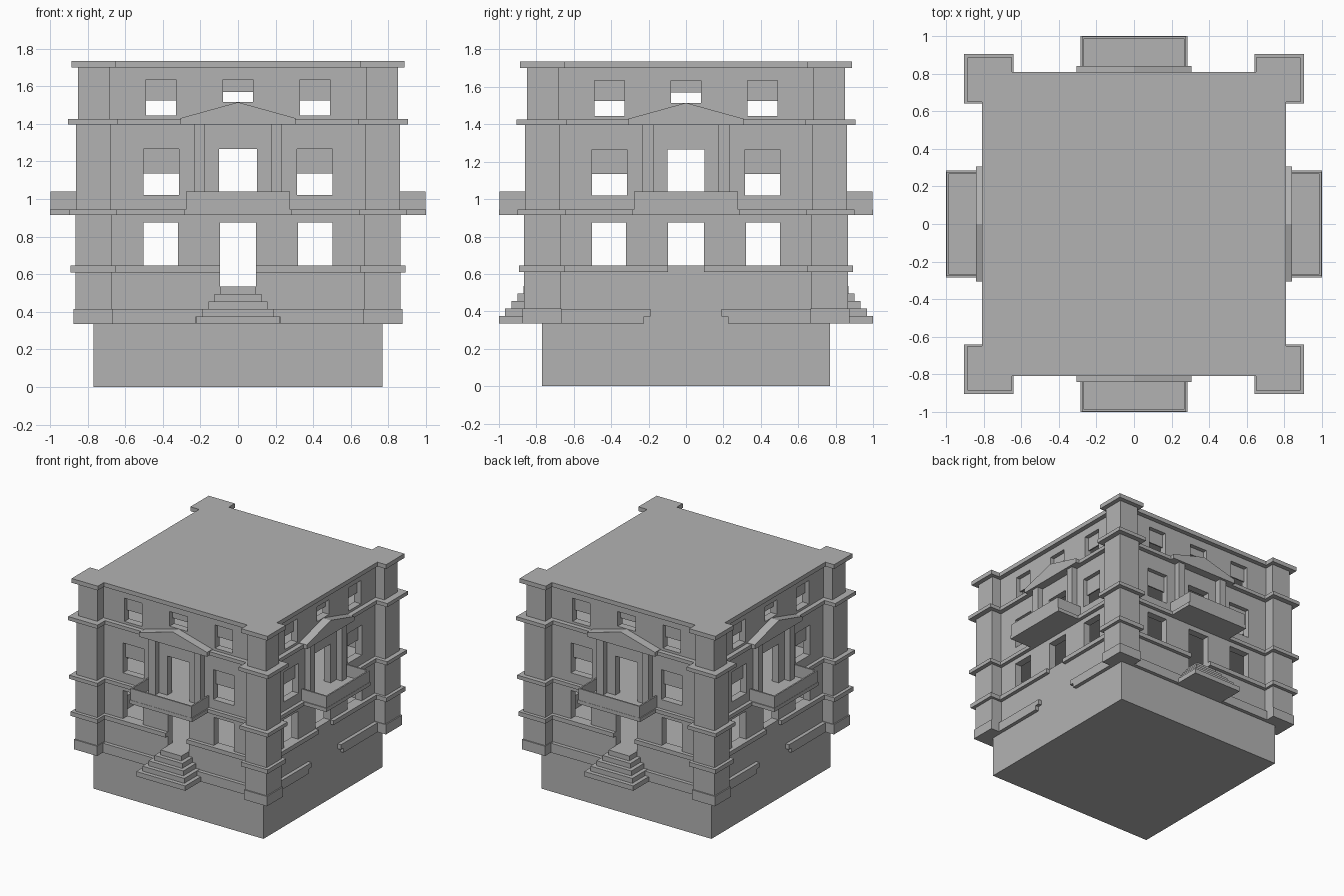
import bpy, bmesh
from math import radians
from mathutils import Matrix, Vector

if "Cube" in bpy.data.objects:
    bpy.data.objects.remove(bpy.data.objects["Cube"], do_unlink=True)

stone = bpy.data.materials.new("grey stone")
GREY = (0.45, 0.45, 0.45, 1)
stone.use_nodes = True
stone.diffuse_color = GREY
stone.node_tree.nodes["Principled BSDF"].inputs["Base Color"].default_value = GREY


def finish(bm, name, angle=0):
    """Turn a bmesh into a named object, spun about z by angle."""
    bmesh.ops.recalc_face_normals(bm, faces=bm.faces)
    bm.transform(Matrix.Rotation(radians(angle), 4, "Z"))
    mesh = bpy.data.meshes.new(name)
    bm.to_mesh(mesh)
    bm.free()
    mesh.materials.append(stone)
    bpy.context.collection.objects.link(bpy.data.objects.new(name, mesh))


def add_box(bm, x0, x1, y0, y1, z0, z1):
    size = Matrix.Diagonal((x1 - x0, y1 - y0, z1 - z0, 1))
    centre = Matrix.Translation(((x0 + x1) / 2, (y0 + y1) / 2, (z0 + z1) / 2))
    bmesh.ops.create_cube(bm, size=1, matrix=centre @ size)


def boxes(name, angle, *items):
    bm = bmesh.new()
    for item in items:
        add_box(bm, *item)
    finish(bm, name, angle)


def pierced_wall(name, angle, half, z0, z1, holes):
    """Wall panel with rectangular openings, extruded inwards."""
    xs = sorted({-half, half} | {x for h in holes for x in h[:2]})
    zs = sorted({z0, z1} | {z for h in holes for z in h[2:]})
    bm = bmesh.new()
    for xa, xb in zip(xs, xs[1:]):
        for za, zb in zip(zs, zs[1:]):
            mx, mz = (xa + xb) / 2, (za + zb) / 2
            if any(h[0] < mx < h[1] and h[2] < mz < h[3] for h in holes):
                continue
            bm.faces.new([bm.verts.new((x, -WALL, z)) for x, z in
                          ((xa, za), (xb, za), (xb, zb), (xa, zb))])
    bmesh.ops.remove_doubles(bm, verts=bm.verts, dist=0.0001)
    out = bmesh.ops.extrude_face_region(bm, geom=bm.faces[:], use_keep_orig=True)
    moved = [v for v in out["geom"] if isinstance(v, bmesh.types.BMVert)]
    bmesh.ops.translate(bm, verts=moved, vec=Vector((0, THICK, 0)))
    finish(bm, name, angle)


def prism(name, angle, outline, y0, y1):
    bm = bmesh.new()
    face = bm.faces.new([bm.verts.new((x, y0, z)) for x, z in outline])
    out = bmesh.ops.extrude_face_region(bm, geom=[face], use_keep_orig=True)
    moved = [v for v in out["geom"] if isinstance(v, bmesh.types.BMVert)]
    bmesh.ops.translate(bm, verts=moved, vec=Vector((0, y1 - y0, 0)))
    finish(bm, name, angle)


WALL, THICK = 0.77, 0.06
INNER = WALL - THICK
FLOOR = 0.535

# Foundation, inner floors and roof
boxes("foundation", 0, (-WALL, WALL, -WALL, WALL, 0, FLOOR))
for name, z0, z1 in (("second_floor", 0.9, 0.945), ("third_floor", 1.38, 1.42)):
    boxes(name, 0, (-INNER, INNER, -INNER, INNER, z0, z1))
boxes("roof_slab", 0, (-0.808, 0.808, -0.808, 0.808, 1.70, 1.735))

# Corner pillars: bottom, top, inner edge, outer edge
PILLAR = [
    (0.335, 0.415, 0.665, 0.875),
    (0.415, 0.61, 0.67, 0.865),
    (0.61, 0.645, 0.65, 0.892),
    (0.645, 0.915, 0.67, 0.865),
    (0.915, 0.945, 0.645, 0.90),
    (0.945, 1.395, 0.675, 0.862),
    (1.395, 1.425, 0.64, 0.905),
    (1.425, 1.70, 0.68, 0.85),
    (1.70, 1.735, 0.65, 0.887),
]

for k, side in enumerate(("front", "right", "back", "left")):
    angle = 90 * k
    entrance = k % 2 == 0

    boxes(side + "_corner_pillar", angle,
          *[(a, b, -b, -a, z0, z1) for z0, z1, a, b in PILLAR])

    # Wall with its openings
    holes = [(-0.095, 0.095, FLOOR if entrance else 0.645, 0.875),
             (-0.1, 0.1, 0.945, 1.265), (-0.08, 0.08, 1.515, 1.635)]
    blinds = [(-0.08, 0.08, 1.57, 1.635)]
    for s in (-1, 1):
        for inner, outer, z0, mid, z1 in ((0.32, 0.503, 0.645, None, 0.875),
                                          (0.315, 0.503, 1.02, 1.135, 1.265),
                                          (0.33, 0.49, 1.445, 1.525, 1.635)):
            x0, x1 = sorted((s * inner, s * outer))
            holes.append((x0, x1, z0, z1))
            if mid:
                blinds.append((x0, x1, mid, z1))
    pierced_wall(side + "_wall", angle, WALL, FLOOR, 1.70, holes)
    boxes(side + "_window_blinds", angle,
          *[(x0, x1, -0.735, -0.725, z0, z1) for x0, x1, z0, z1 in blinds])

    # Ledges between the pillars, open in the middle where needed
    ledges = []
    for gap, depth, z0, z1 in ((0.225, 0.80, 0.335, 0.372), (0.19, 0.80, 0.372, 0.412),
                               (0.095, 0.80, 0.61, 0.645), (0.0, 0.80, 0.915, 0.945),
                               (0.0, 0.808, 1.395, 1.425)):
        if gap:
            ledges += [(-0.7, -gap, -depth, -0.74, z0, z1),
                       (gap, 0.7, -depth, -0.74, z0, z1)]
        else:
            ledges.append((-0.7, 0.7, -depth, -0.74, z0, z1))
    boxes(side + "_ledges", angle, *ledges)

    # Balcony: floor slab and thin parapet
    boxes(side + "_balcony", angle,
          (-0.285, 0.285, -1.0, -0.75, 0.915, 0.945),
          (-0.277, 0.277, -0.998, -0.986, 0.945, 1.04),
          (-0.277, -0.265, -0.986, -0.765, 0.945, 1.04),
          (0.265, 0.277, -0.986, -0.765, 0.945, 1.04))

    # Balcony door surround and pediment
    boxes(side + "_pilasters", angle,
          *[(x - 0.03, x + 0.03, -0.82, -0.75, 0.945, 1.395) for x in (-0.205, 0.205)])
    prism(side + "_pediment", angle,
          [(-0.307, 1.395), (0.307, 1.395), (0.307, 1.43), (0, 1.515), (-0.307, 1.43)],
          -0.84, -0.765)

    # Entrance stairs
    if entrance:
        boxes(side + "_stairs", angle,
              *[(-0.222 + 0.032 * i, 0.222 - 0.032 * i, -1.0 + 0.033 * i, -0.75,
                 0.335 + 0.04 * i, 0.375 + 0.04 * i) for i in range(5)])
